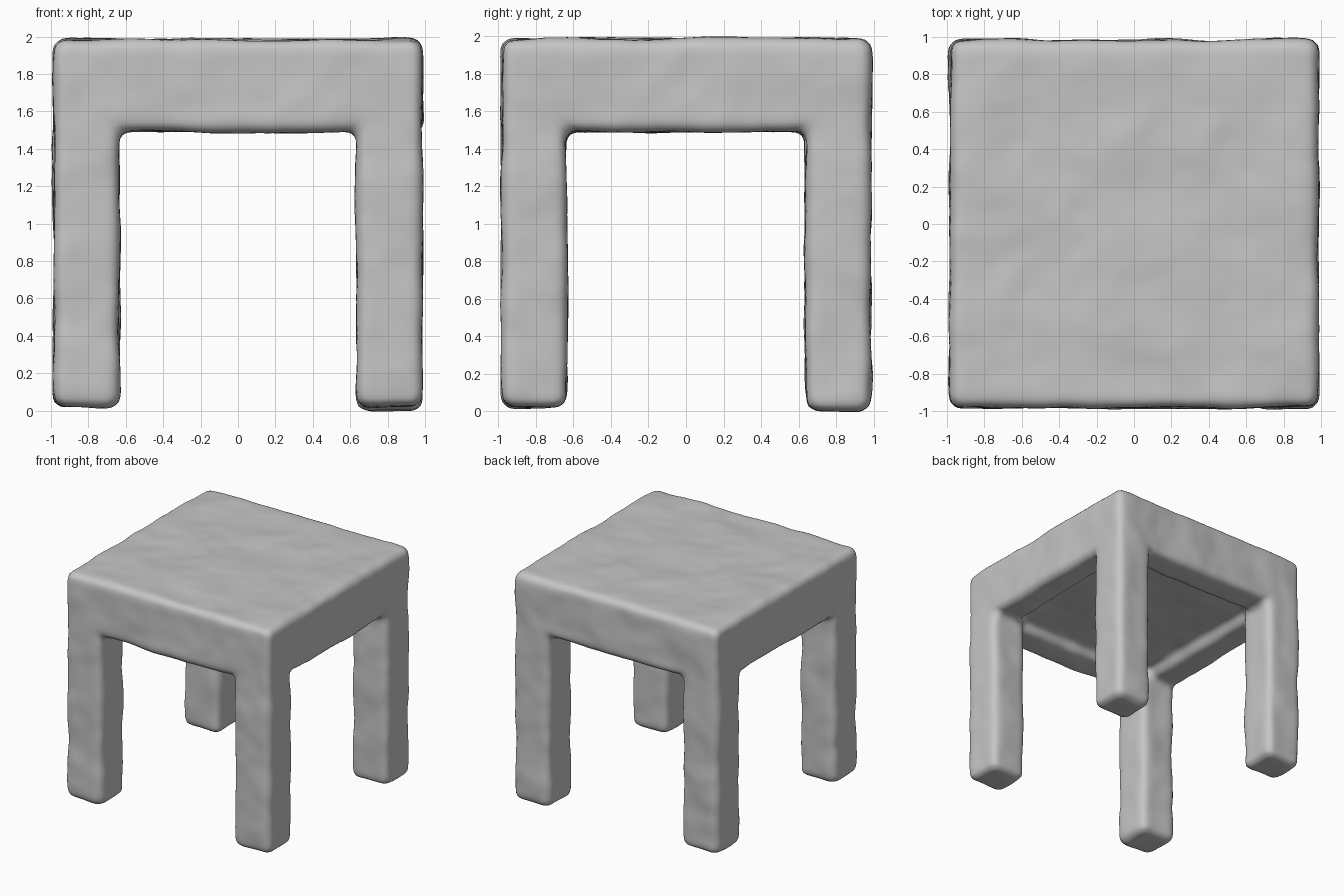
import bpy
import bmesh
from mathutils import Matrix, Vector, noise

if "Cube" in bpy.data.objects:
    bpy.data.objects.remove(bpy.data.objects["Cube"])

OUT, LEG, APRON = 0.985, 0.35, 0.28    # half width, leg width, apron thickness
TOP, SEAT, RAIL = 1.985, 1.57, 1.49    # top, panel underside, apron underside
ROUND = 0.06                           # radius of the worn edges


def box(bm, lo, hi):
    """Add a box with rounded edges between two corners."""
    lo, hi = Vector(lo), Vector(hi)
    size = hi - lo
    place = Matrix.Translation((lo + hi) / 2) @ Matrix.Diagonal((*size, 1))
    verts = bmesh.ops.create_cube(bm, size=1, matrix=place)["verts"]
    edges = {e for v in verts for e in v.link_edges}
    bmesh.ops.bevel(bm, geom=list(edges), offset=ROUND, segments=3,
                    profile=0.5, affect="EDGES")


bm = bmesh.new()

# Top panel
box(bm, (-OUT, -OUT, SEAT), (OUT, OUT, TOP))

for s in (-1, 1):
    # Aprons: front and back, right and left
    near, far = sorted((s * OUT, s * (OUT - APRON)))
    box(bm, (-OUT, near, RAIL), (OUT, far, TOP))
    box(bm, (near, -OUT, RAIL), (far, OUT, TOP))
    # Legs, the back left one a little longer
    for t in (-1, 1):
        x0, x1 = sorted((s * OUT, s * (OUT - LEG)))
        y0, y1 = sorted((t * OUT, t * (OUT - LEG)))
        foot = 0.0 if s + t == 2 else 0.02
        box(bm, (x0, y0, foot), (x1, y1, TOP))

mesh = bpy.data.meshes.new("stone_table")
bm.to_mesh(mesh)
bm.free()
table = bpy.data.objects.new("stone_table", mesh)
bpy.context.collection.objects.link(table)
bpy.context.view_layer.objects.active = table
table.select_set(True)

# Fuse the parts into one body and soften the joints
fuse = table.modifiers.new("fuse", "REMESH")
fuse.mode = "VOXEL"
fuse.voxel_size = 0.025
soften = table.modifiers.new("soften", "SMOOTH")
soften.factor = 0.5
soften.iterations = 4
for name in ("fuse", "soften"):
    bpy.ops.object.modifier_apply(modifier=name)

# Gentle hand-carved unevenness
mesh = table.data
shifts = [v.normal * (0.014 * noise.noise(v.co * 3) + 0.005 * noise.noise(v.co * 7))
          for v in mesh.vertices]
for v, shift in zip(mesh.vertices, shifts):
    v.co += shift
mesh.shade_smooth()

# Grey stone
stone = bpy.data.materials.new("grey_stone")
stone.use_nodes = True
grey = (0.56, 0.56, 0.56, 1)
stone.diffuse_color = grey
stone.node_tree.nodes["Principled BSDF"].inputs["Base Color"].default_value = grey
mesh.materials.clear()
mesh.materials.append(stone)
